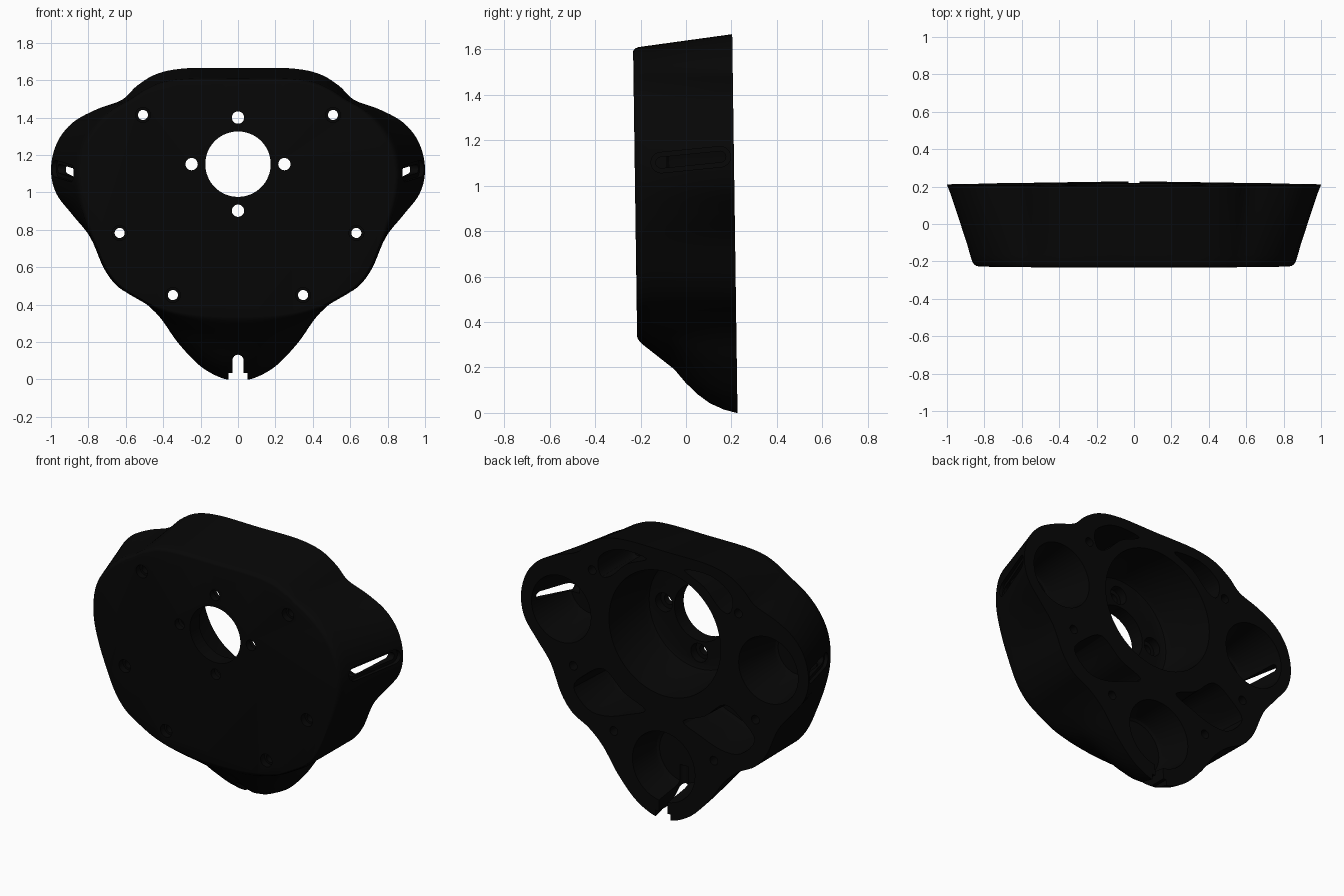
import bpy
import bmesh
from math import cos, sin, pi
from mathutils import Vector

FRONT, BACK = -0.222, 0.215
HUB = 1.151  # height of the centre opening

cube = bpy.data.objects.get("Cube")
if cube:
    bpy.data.objects.remove(cube, do_unlink=True)

black = bpy.data.materials.new("matte_black")
black.use_nodes = True
colour = (0.002, 0.002, 0.002, 1)
black.diffuse_color = colour
shader = black.node_tree.nodes["Principled BSDF"]
shader.inputs["Base Color"].default_value = colour
shader.inputs["Roughness"].default_value = 0.8


def loft(name, rings):
    """Closed solid through a list of equally long point rings."""
    bm = bmesh.new()
    loops = [[bm.verts.new(p) for p in ring] for ring in rings]
    for a, b in zip(loops, loops[1:]):
        for i in range(len(a)):
            j = (i + 1) % len(a)
            bm.faces.new((a[i], a[j], b[j], b[i]))
    bm.faces.new(loops[0])
    bm.faces.new(loops[-1])
    bmesh.ops.recalc_face_normals(bm, faces=bm.faces)
    mesh = bpy.data.meshes.new(name)
    bm.to_mesh(mesh)
    bm.free()
    mesh.materials.append(black)
    obj = bpy.data.objects.new(name, mesh)
    bpy.context.collection.objects.link(obj)
    return obj


def smooth_loop(points, steps):
    """Closed Catmull-Rom curve through the points."""
    out, n = [], len(points)
    for i in range(n):
        a, b, c, d = (points[(i + k) % n] for k in (-1, 0, 1, 2))
        for s in range(steps):
            t = s / steps
            out.append(0.5 * (2 * b + (c - a) * t + (2 * a - 5 * b + 4 * c - d) * t ** 2
                              + (3 * b - a - 3 * c + d) * t ** 3))
    return out


def circle(x, z, radius, count=48):
    return [Vector((x + radius * cos(2 * pi * i / count), z + radius * sin(2 * pi * i / count)))
            for i in range(count)]


# Body outline, right half: back x, back z, front x, front z
half = [Vector(p) for p in (
    (0, 0, 0, .32), (.08, .005, .1, .322), (.2, .07, .2, .328), (.32, .195, .32, .345),
    (.42, .335, .43, .375), (.52, .425, .52, .42), (.635, .49, .63, .49),
    (.715, .59, .71, .59), (.79, .76, .775, .74), (.885, .88, .82, .87),
    (.972, .995, .85, 1), (1, 1.125, .855, 1.12), (.968, 1.265, .83, 1.24),
    (.885, 1.372, .765, 1.35), (.76, 1.442, .67, 1.44), (.62, 1.495, .57, 1.5),
    (.54, 1.57, .49, 1.55), (.43, 1.635, .39, 1.59), (.27, 1.664, .25, 1.605),
    (0, 1.664, 0, 1.605))]
mirrored = [Vector((-p[0], p[1], -p[2], p[3])) for p in half[-2:0:-1]]
outline = smooth_loop(half + mirrored, 5)


def sweep(t):
    """Curved descent of the underside from front to back."""
    knots = ((0, 0), (.37, .4), (.48, .58), (.6, .74), (.72, .86), (.86, .95), (1, 1))
    for (a, u), (b, v) in zip(knots, knots[1:]):
        if t <= b:
            return u + (v - u) * (t - a) / (b - a)
    return 1


def body_ring(t, inset=0):
    ring = []
    for bx, bz, fx, fz in outline:
        low = max(0, min(1, (0.45 - bz) / 0.2))
        w = t + (sweep(t) - t) * low
        x, z = fx + (bx - fx) * w, fz + (bz - fz) * w
        x, z = x * (1 - inset), z + (0.95 - z) * inset
        ring.append(Vector((x, FRONT + (BACK - FRONT) * t, z)))
    return ring


levels = [0.055, .15, .25, .37, .48, .6, .72, .86, 1]
body = loft("housing_body", [body_ring(0, .024), body_ring(.007, .013), body_ring(.025, .005)]
            + [body_ring(t) for t in levels])


def cut(cutter):
    cutter.hide_render = True
    mod = body.modifiers.new("cut", "BOOLEAN")
    mod.operation = "DIFFERENCE"
    mod.solver = "EXACT"
    mod.object = cutter
    bpy.context.view_layer.objects.active = body
    bpy.ops.object.modifier_apply(modifier=mod.name)
    bpy.data.objects.remove(cutter, do_unlink=True)


def bore(points, y0, y1):
    cut(loft("bore_cutter", [[Vector((p.x, y, p.y)) for p in points] for y in (y0, y1)]))


def pocket(points, floor, taper):
    """Tapered pocket with a softened floor, open at the back."""
    centre = sum(points, Vector((0, 0))) / len(points)
    rings = []
    for y, s in ((floor, taper - .1), (floor + .01, taper - .04),
                 (floor + .035, taper), (BACK + .02, 1)):
        flat = [centre + (p - centre) * s for p in points]
        rings.append([Vector((p.x, y, p.y)) for p in flat])
    cut(loft("pocket_cutter", rings))


# Round pockets: the large centre one and the bottom lobe
pocket(circle(0, HUB, .39, 72), -.13, .92)
pocket(circle(0, .32, .22), .01, .88)

lower = [(.13, .64), (.28, .71), (.42, .82), (.55, .75), (.63, .65), (.53, .54), (.4, .53), (.25, .58)]
upper = [(.13, 1.585), (.32, 1.595), (.46, 1.51), (.45, 1.4), (.38, 1.41), (.27, 1.515)]

for side in (1, -1):
    # Side lobe pocket and weight-saving pockets
    pocket(circle(side * .72, 1.115, .21), -.08, .76)
    for shape in (lower, upper):
        pocket(smooth_loop([Vector((side * x, z)) for x, z in shape], 4), -.1, .92)

    # Strap slot through the side lobe, with a shallow outer recess
    for width, recess in ((.045, True), (.024, False)):
        ring = []
        for i in range(32):
            a = 2 * pi * i / 32 + pi / 32
            along = (.13 if cos(a) > 0 else -.13) + width * cos(a)
            across = width * sin(a)
            ring.append((.025 + along - across * .1, 1.114 + along * .1 + across))
        inner = [Vector((side * (.905 + .33 * y if recess else .8), y, z)) for y, z in ring]
        outer = [Vector((side * 1.1, y, z)) for y, z in ring]
        cut(loft("slot_cutter", [inner, outer]))

    # Mounting holes with a counterbore on the front
    for x, z in ((.508, 1.414), (.633, .783), (.348, .451)):
        bore(circle(side * x, z, .027, 20), -.4, .4)
        bore(circle(side * x, z, .04, 24), -.4, FRONT + .04)

# Centre opening with four screw holes, recessed from inside
bore(circle(0, HUB, .175, 64), -.4, .4)
for x, z in ((.248, 0), (-.248, 0), (0, .249), (0, -.249)):
    bore(circle(x, HUB + z, .033, 24), -.4, .4)
    bore(circle(x, HUB + z, .058, 24), FRONT + .04, 0)

# Open slot with rounded end through the bottom lobe, widened at the tip
for w, z0, z1, y0 in ((.03, -.1, .25, -.01), (.052, -.1, .035, .05)):
    shape = [(w * cos(pi + pi * i / 12), y0 + w + w * sin(pi + pi * i / 12)) for i in range(13)]
    shape += [(w, .4), (-w, .4)]
    cut(loft("tip_cutter", [[Vector((x, y, z)) for x, y in shape] for z in (z0, z1)]))

# The whole housing leans very slightly
for v in body.data.vertices:
    v.co.y -= 0.014 * (v.co.z - 0.83)

bpy.ops.object.select_all(action="DESELECT")
body.select_set(True)
bpy.context.view_layer.objects.active = body
bpy.ops.object.shade_smooth_by_angle(angle=pi / 6)
